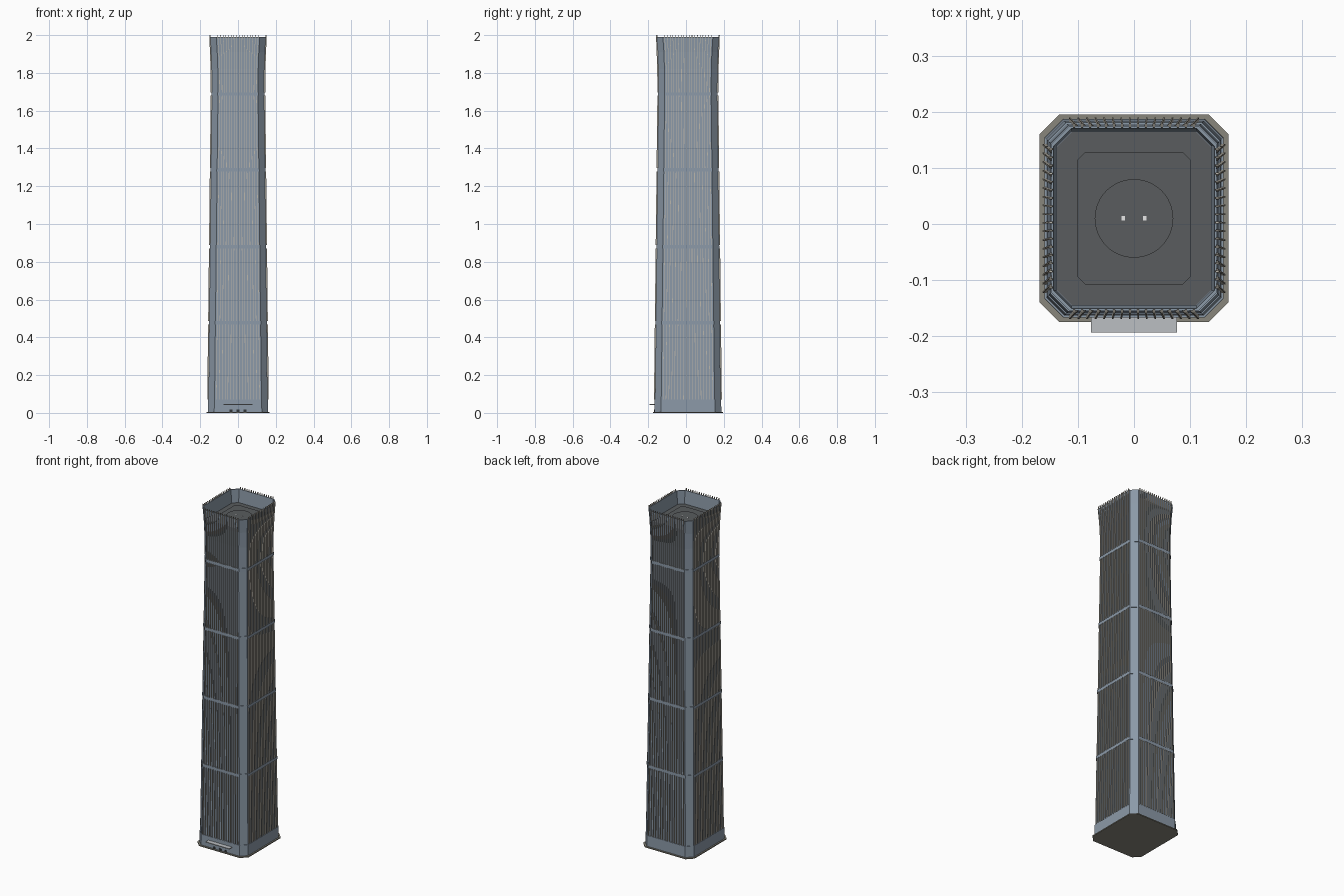
import bpy, bmesh, math

if "Cube" in bpy.data.objects:
    bpy.data.objects.remove(bpy.data.objects["Cube"])

CY = 0.010          # tower axis, moved back to leave room for the canopy
DEEP = 0.017        # extra half depth compared with half width


def material(name, rgb):
    m = bpy.data.materials.new(name)
    m.diffuse_color = (*rgb, 1)
    m.use_nodes = True
    m.node_tree.nodes["Principled BSDF"].inputs["Base Color"].default_value = m.diffuse_color
    return m


BLUE = material("blue grey wall", (0.26, 0.32, 0.39))
FIN = material("pale taupe fin", (0.50, 0.47, 0.41))
TAUPE = material("taupe paving", (0.25, 0.24, 0.20))
ROOF = material("dark roof", (0.10, 0.107, 0.112))
GREY = material("light grey canopy", (0.50, 0.52, 0.54))
DARK = material("dark door", (0.03, 0.035, 0.04))
WHITE = material("white marking", (0.80, 0.80, 0.80))


def finish(name, bm, mat):
    bmesh.ops.recalc_face_normals(bm, faces=bm.faces)
    mesh = bpy.data.meshes.new(name)
    bm.to_mesh(mesh)
    bm.free()
    mesh.materials.append(mat)
    ob = bpy.data.objects.new(name, mesh)
    bpy.context.collection.objects.link(ob)
    return ob


def octagon(hx, hy, c, z):
    q = [(hx, hy - c), (hx - c, hy), (c - hx, hy), (-hx, hy - c),
         (-hx, c - hy), (c - hx, -hy), (hx - c, -hy), (hx, c - hy)]
    return [(x, y + CY, z) for x, y in q]


def loft(name, rings, mat):
    """Skin a stack of equal rings and cap both ends."""
    bm = bmesh.new()
    rows = [[bm.verts.new(p) for p in r] for r in rings]
    n = len(rows[0])
    for a, b in zip(rows, rows[1:]):
        for i in range(n):
            j = (i + 1) % n
            bm.faces.new((a[i], a[j], b[j], b[i]))
    bm.faces.new(rows[0][::-1])
    bm.faces.new(rows[-1])
    return finish(name, bm, mat)


def box(name, x0, x1, y0, y1, z0, z1, mat):
    return loft(name, [[(x0, y0, z), (x1, y0, z), (x1, y1, z), (x0, y1, z)]
                       for z in (z0, z1)], mat)


# Half width of the shaft by height: slow taper, then a flared crown
PROFILE = [(0.0, 0.157), (1.69, 0.138), (1.82, 0.139), (1.91, 0.142), (2.0, 0.148)]


def half(z):
    for (z0, w0), (z1, w1) in zip(PROFILE, PROFILE[1:]):
        if z <= z1:
            return w0 + (w1 - w0) * (z - z0) / (z1 - z0)
    return PROFILE[-1][1]


def ring(z, grow=0.0, c=0.032):
    h = half(z) + grow
    return octagon(h, h + DEEP, c, z)


# Paving slab and plinth
loft("ground_slab", [octagon(0.168, 0.185, 0.035, z) for z in (0, 0.006)], TAUPE)
loft("plinth", [ring(0.006, 0.003, 0.034), ring(0.07, 0.003, 0.034)], BLUE)

# Shaft with an open, sloped parapet well at the top
well = [ring(z, g) for z, g in ((1.99, -0.004),)]
well.append(octagon(0.138, 0.138 + DEEP, 0.026, 1.91))
loft("shaft", [ring(z) for z in (0.07, 1.69, 1.82, 1.91, 1.99)] + well, BLUE)
loft("roof_deck", [octagon(0.137, 0.137 + DEEP, 0.026, z) for z in (1.908, 1.912)], ROOF)

# Plain floor bands between the fin tiers
BANDS = [0.478, 0.88, 1.287, 1.688]
for i, z in enumerate(BANDS):
    loft(f"floor_band_{i + 1}", [ring(z - 0.009, 0.002), ring(z + 0.009, 0.002)], BLUE)

# Thin vertical fins, in five tiers on all four sides
TIERS = []
low = 0.072
for z in BANDS + [2.009]:
    TIERS.append((low, z - 0.009))
    low = z + 0.009
THICK, REACH = 0.0014, 0.0065


def fins(name, axis, sign, count):
    bm = bmesh.new()
    for k in range(count):
        t = -1 + 2 * (k + 0.5) / count
        for z0, z1 in TIERS:
            levels = [z0] + [z for z, _ in PROFILE if z0 < z < z1] + [z1]
            rows = []
            for z in levels:
                h = half(z)
                hx, hy = h, h + DEEP
                wall, side = (hy, hx) if axis == "y" else (hx, hy)
                u = t * (side - 0.034)
                out = wall + REACH * (0.6 if z > 1.95 else 1)
                row = []
                for du, d in ((-THICK, wall - 0.003), (THICK, wall - 0.003),
                              (THICK, out), (-THICK, out)):
                    p = (u + du, sign * d) if axis == "y" else (sign * d, u + du)
                    row.append(bm.verts.new((p[0], p[1] + CY, z)))
                rows.append(row)
            for a, b in zip(rows, rows[1:]):
                for i in range(4):
                    j = (i + 1) % 4
                    bm.faces.new((a[i], a[j], b[j], b[i]))
            bm.faces.new(rows[0][::-1])
            bm.faces.new(rows[-1])
    finish(name, bm, FIN)


fins("front_fins", "y", -1, 16)
fins("back_fins", "y", 1, 16)
fins("left_fins", "x", -1, 18)
fins("right_fins", "x", 1, 18)

# Roof platform, landing disc and its markings
loft("roof_platform", [octagon(0.102, 0.118, 0.015, z) for z in (1.911, 1.918)], ROOF)
disc = [[(0.07 * math.cos(a * math.tau / 48), CY + 0.07 * math.sin(a * math.tau / 48), z)
         for a in range(48)] for z in (1.917, 1.923)]
loft("landing_disc", disc, ROOF)
for side in (-1, 1):
    box(f"disc_mark_{side}", side * 0.019 - 0.003, side * 0.019 + 0.003,
        CY - 0.004, CY + 0.004, 1.922, 1.924, WHITE)

# Entrance canopy and doors
box("entrance_canopy", -0.077, 0.077, -0.193, -0.160, 0.043, 0.047, GREY)
for i, x in enumerate((-0.038, 0, 0.038)):
    box(f"door_{i + 1}", x - 0.008, x + 0.008, -0.1685, -0.162, 0.006, 0.018, DARK)
